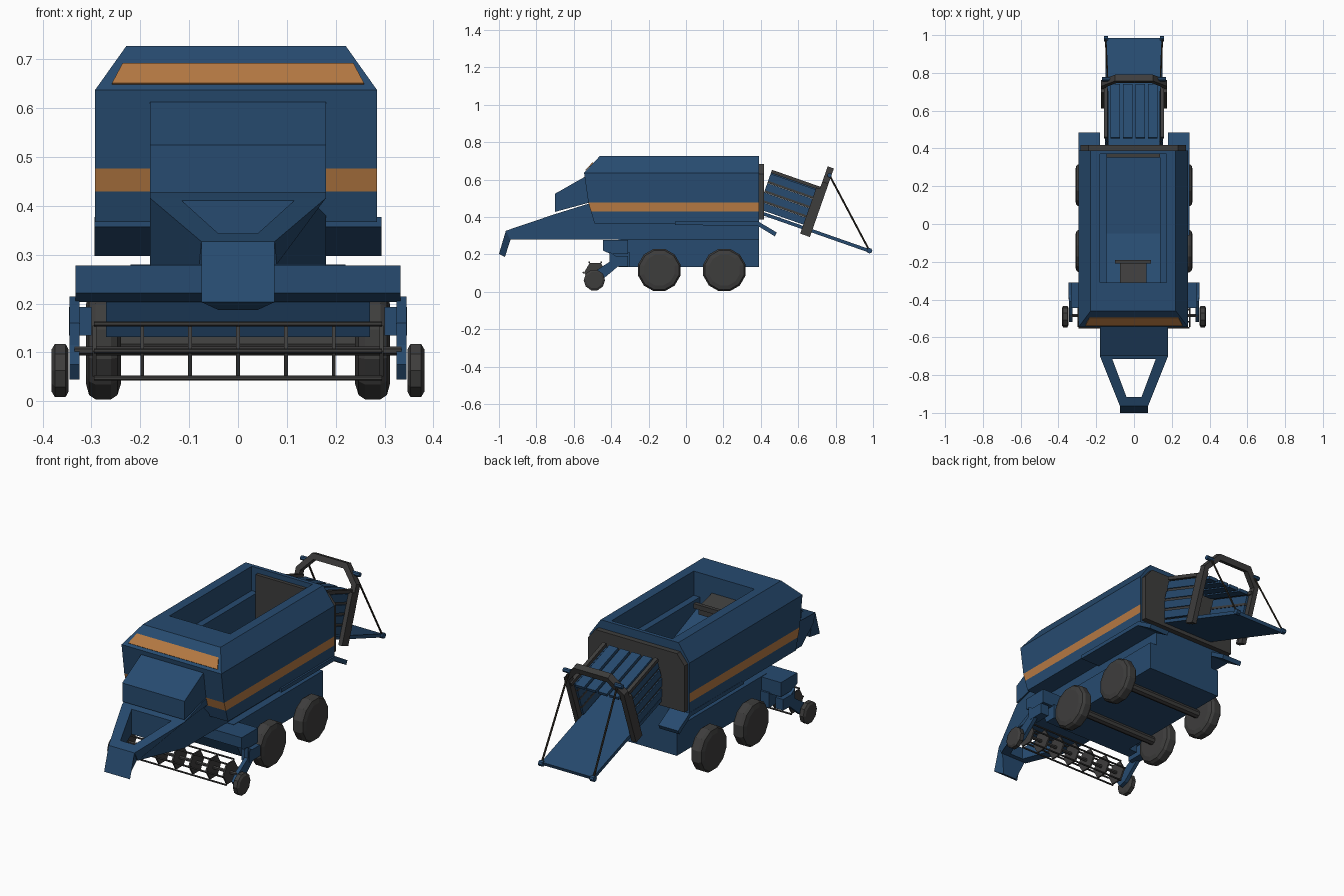
import bpy, bmesh, math
from mathutils import Matrix, Vector

if "Cube" in bpy.data.objects:
    bpy.data.objects.remove(bpy.data.objects["Cube"])


def material(name, rgb):
    m = bpy.data.materials.new(name)
    m.diffuse_color = (*rgb, 1)
    m.use_nodes = True
    m.node_tree.nodes["Principled BSDF"].inputs["Base Color"].default_value = m.diffuse_color
    return m


BLUE = material("blue_paint", (0.02, 0.07, 0.16))
ORANGE = material("orange_stripe", (0.46, 0.19, 0.055))
GREY = material("dark_grey", (0.048, 0.047, 0.046))
ROD = material("brown_rod", (0.034, 0.028, 0.02))


def finish(name, bm, *mats):
    bmesh.ops.recalc_face_normals(bm, faces=bm.faces)
    me = bpy.data.meshes.new(name)
    bm.to_mesh(me)
    bm.free()
    for m in mats:
        me.materials.append(m)
    ob = bpy.data.objects.new(name, me)
    bpy.context.collection.objects.link(ob)
    return ob


def box(name, lo, hi, mat, M=Matrix()):
    bm = bmesh.new()
    c, s = (Vector(lo) + Vector(hi)) / 2, Vector(hi) - Vector(lo)
    bmesh.ops.create_cube(bm, size=1, matrix=M @ Matrix.Translation(c) @ Matrix.Diagonal((*s, 1)))
    return finish(name, bm, mat)


def stack(name, rings, mats, M=Matrix()):
    """Skin a list of closed rings of points, with end caps."""
    bm = bmesh.new()
    rs = [[bm.verts.new(M @ Vector(p)) for p in r] for r in rings]
    n = len(rs[0])
    for a, b in zip(rs, rs[1:]):
        for i in range(n):
            j = (i + 1) % n
            bm.faces.new((a[i], a[j], b[j], b[i]))
    bm.faces.new(rs[0])
    bm.faces.new(rs[-1])
    return finish(name, bm, *mats)


def prism(name, prof, x0, x1, mat, width=lambda y, z: 1):
    """Side profile (y, z) spanned from x0 to x1, with optional taper."""
    return stack(name, [[(x * width(y, z), y, z) for y, z in prof] for x in (x0, x1)], [mat])


def lathe_x(name, prof, n, y, z, mat, side=1, turn=0.0):
    """(x, radius) profile turned about an axis along x."""
    ang = [2 * math.pi * i / n + turn for i in range(n)]
    return stack(name, [[(side * x, y + r * math.cos(a), z + r * math.sin(a)) for a in ang]
                        for x, r in prof], [mat])


def rod(name, a, b, r, mat, n=6):
    a, b = Vector(a), Vector(b)
    bm = bmesh.new()
    M = Matrix.Translation((a + b) / 2) @ (b - a).to_track_quat('Z', 'Y').to_matrix().to_4x4()
    bmesh.ops.create_cone(bm, cap_ends=True, segments=n, radius1=r, radius2=r,
                          depth=(b - a).length, matrix=M)
    return finish(name, bm, mat)


def cut(ob, cutter):
    mod = ob.modifiers.new("cut", 'BOOLEAN')
    mod.operation, mod.object, mod.solver = 'DIFFERENCE', cutter, 'EXACT'
    bpy.context.view_layer.update()
    bpy.context.view_layer.objects.active = ob
    bpy.ops.object.modifier_apply(modifier=mod.name)
    bpy.data.objects.remove(cutter)


# Upper body: stacked rectangles (z, front y, half width), stripe by height
levels = [(.367, -.49, .289), (.43, -.508, .289), (.477, -.522, .289), (.637, -.545, .289), (.727, -.46, .225)]
body = stack("upper_body", [[(-w - .004, f, z), (w - .004, f, z), (w - .004, .39, z), (-w - .004, .39, z)]
                            for z, f, w in levels], [BLUE, ORANGE])
for p in body.data.polygons:
    if .43 < p.center.z < .477 and p.normal.y < .5:
        p.material_index = 1
cut(body, box("cutter_top", (-.18, -.31, .60), (.172, .37, .8), BLUE))
cut(body, box("cutter_bin", (-.145, -.31, .45), (.137, .37, .62), BLUE))

# Orange band on the sloped front
prism("front_stripe", [(-.536, .649), (-.496, .690), (-.499, .693), (-.539, .652)], -1, 1, ORANGE,
      lambda y, z: .258 if z < .67 else .236)

# Inside the open top: sloped floor, rear panel, feed chute
prism("bin_slope", [(-.31, .56), (-.05, .45), (-.31, .45)], -.145, .137, BLUE)
box("bin_rear_panel", (-.145, .352, .45), (.137, .37, .70), GREY)
prism("feed_chute", [(-.31, .64), (-.2, .61), (-.2, .57), (-.31, .58)], -.075, .067, GREY)
box("feed_chute_lip", (-.10, -.21, .60), (.09, -.19, .625), GREY)

# Front hopper and drawbar
prism("front_hopper", [(-.70, .525), (-.545, .613), (-.5, .613), (-.5, .482), (-.70, .428)], -.18, .18, BLUE)


def taper(y, z):
    return .18 - .105 * min(1, max(0, (-.70 - y) / .25))


drawbar = prism("drawbar", [(-.35, .28), (-.35, .45), (-.50, .478), (-.70, .416), (-.963, .327),
                            (-.94, .28), (-.70, .28)], -1, 1, BLUE, taper)
hole = stack("cutter_drawbar", [[(-.115, -.715, z), (.115, -.715, z), (.04, -.915, z), (-.04, -.915, z)]
                                for z in (.2, .6)], [BLUE])
cut(drawbar, hole)
prism("hitch_tongue", [(-.963, .327), (-1.0, .203), (-.968, .187), (-.935, .29)], -1, 1, BLUE,
      lambda y, z: .04 if z < .19 else .075)

# Chassis
prism("lower_chassis", [(-.35, .28), (-.31, .132), (.39, .132), (.39, .28)], -.22, .22, BLUE)
box("chassis_neck", (-.18, -.36, .27), (.18, .39, .37), BLUE)

# Pickup header
prism("header_box", [(-.445, .278), (-.445, .222), (-.405, .203), (-.31, .203), (-.31, .278)], -.333, .333, BLUE)
prism("header_back", [(-.40, .21), (-.36, .132), (-.30, .132), (-.30, .21)], -.27, .27, BLUE)

for s, side in ((-1, "left"), (1, "right")):
    # Fender shelf with a dropped rear flap
    prism(side + "_fender", [(-.06, .377), (.385, .377), (.485, .318), (.475, .297), (.38, .355), (-.06, .357)],
          s * .18, s * .294, BLUE)
    # Road wheels
    for y, nm in ((-.143, "front"), (.205, "rear")):
        lathe_x(f"{side}_{nm}_wheel", [(.24, .085), (.247, .108), (.26, .117), (.292, .117), (.305, .108), (.311, .085)],
                12, y, .117, GREY, s, math.pi / 12)
    # Header arms and gauge wheels
    prism(side + "_header_arm", [(-.41, .215), (-.35, .175), (-.365, .135), (-.46, .055), (-.50, .045),
                                 (-.52, .075), (-.48, .115), (-.41, .16)], s * .325, s * .345, BLUE)
    box(side + "_arm_mount", (min(s * .30, s * .346), -.40, .135), (max(s * .30, s * .346), -.31, .193), BLUE)
    lathe_x(side + "_gauge_wheel", [(.347, .045), (.353, .057), (.375, .057), (.382, .045)], 10, -.49, .063, GREY, s)
for y in (-.143, .205):
    rod("axle", (-.25, y, .117), (.25, y, .117), .022, GREY, 8)

# Pickup reel: shaft, six bars, hexagonal discs
rod("reel_shaft", (-.335, -.485, .103), (.335, -.485, .103), .009, GREY)
for i in range(6):
    a = math.pi * i / 3
    y, z = -.485 + .064 * math.cos(a), .103 + .064 * math.sin(a)
    rod("reel_bar", (-.295, y, z), (.295, y, z), .005, GREY)
for i in range(7):
    x = -.294 + .098 * i
    lathe_x("reel_disc", [(x - .004, .06), (x + .004, .06)], 6, -.485, .103, GREY)

# Rear frame plate around the bale outlet
stack("rear_frame", [[(-.284, y, .387), (-.284, y, .63), (-.24, y, .683), (.232, y, .683), (.276, y, .63),
                      (.276, y, .387), (.16, y, .387), (-.16, y, .387)] for y in (.39, .418)], [GREY])

# Bale chamber, built straight and tilted down towards the rear
T = Matrix.Translation((0, .41, .42)) @ Matrix.Rotation(math.radians(-19.3), 4, 'X')
box("chamber_floor_ramp", (-.15, 0, -.01), (.15, .605, .008), BLUE, T)
for i in range(4):
    x, v = -.099 + .066 * i, .035 + .053 * i
    box("top_slat", (x - .026, -.03, .212), (x + .026, .27, .228), BLUE, T)
    for s in (-1, 1):
        box("side_slat", (s * .145 - .008, -.03, v - .02), (s * .145 + .008, .25, v + .02), BLUE, T)
for s in (-1, 1):
    box("chamber_rail", (s * .15 - .01, -.03, .218), (s * .15 + .01, .275, .236), GREY, T)
    for v in (.062, .115, .168):
        box("side_rail", (s * .142 - .006, -.03, v - .006), (s * .142 + .006, .25, v + .006), GREY, T)
    box("ring_side_plate", (s * .164 - .011, .225, -.036), (s * .164 + .011, .28, .225), GREY, T)

# Arched ring
outer = [(-.175, -.036), (-.175, .265), (-.10, .352), (.10, .352), (.175, .265), (.175, -.036)]
inner = [(-.148, -.036), (-.148, .255), (-.088, .322), (.088, .322), (.148, .255), (.148, -.036)]
stack("outlet_ring", [[(o[0], .245, o[1]), (o[0], .28, o[1]), (i[0], .28, i[1]), (i[0], .245, i[1])]
                      for o, i in zip(outer, inner)], [GREY], T)

# Ramp stays and end pins
for s in (-1, 1):
    end = T @ Vector((s * .15, .605, .0))
    top = T @ Vector((s * .14, .27, .31))
    rod("ramp_stay", top, end, .005, ROD)
    rod("stay_pin", top - Vector((s * .012, 0, 0)), top + Vector((s * .03, 0, 0)), .012, BLUE, 8)
    rod("ramp_pin", end - Vector((s * .012, 0, 0)), end + Vector((s * .01, 0, 0)), .015, BLUE, 8)
